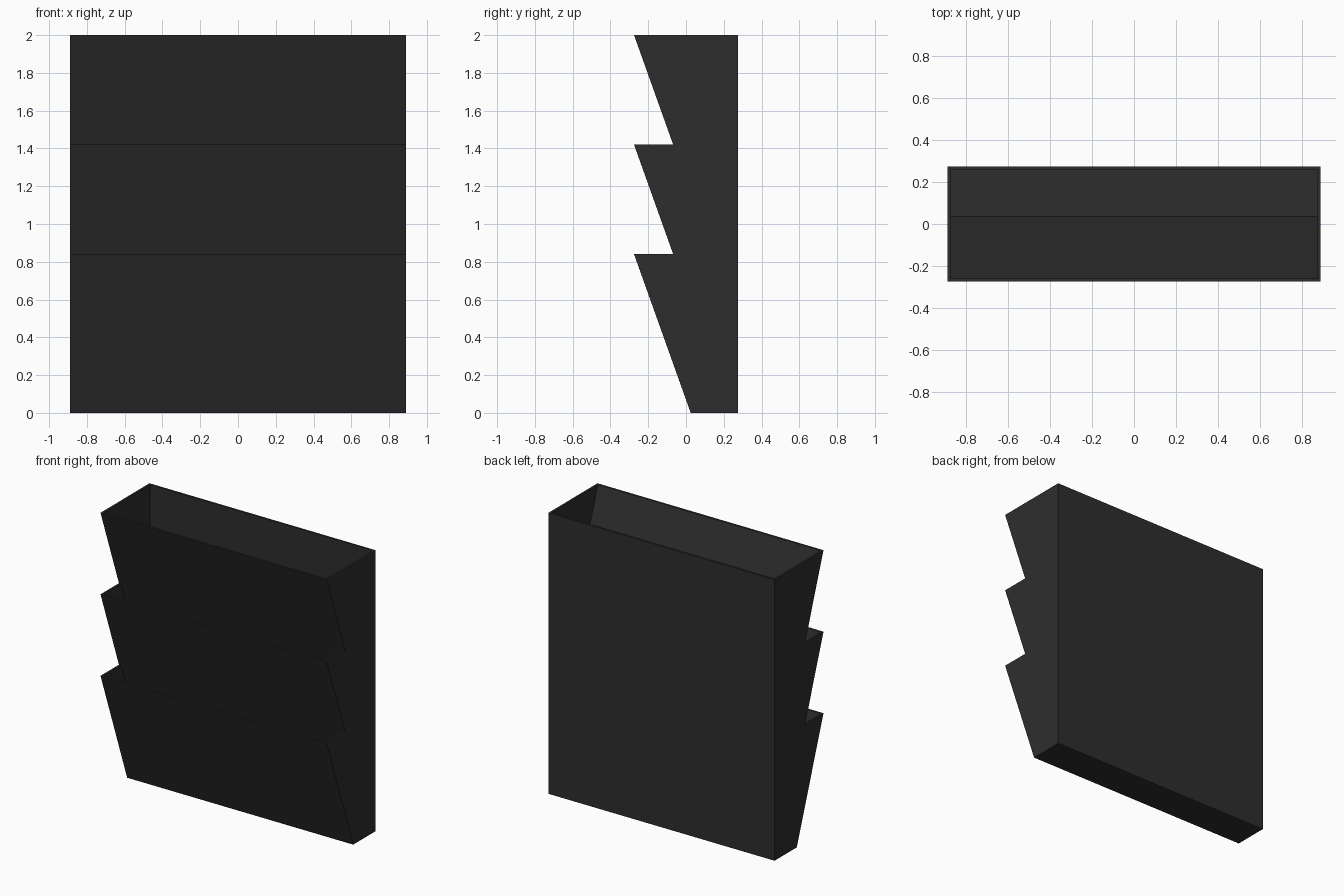
import bpy, bmesh

if "Cube" in bpy.data.objects:
    bpy.data.objects.remove(bpy.data.objects["Cube"])

W, D, T = 0.89, 0.275, 0.015      # half width, half depth, board thickness
PITCH, H = 0.58, 0.84             # pocket spacing and pocket height
SLOPE = 0.30 / H                  # lean of the pocket fronts
TOPS = [2.0, 2.0 - PITCH, 2.0 - 2 * PITCH]

black = bpy.data.materials.new("matte black")
black.diffuse_color = (0.027, 0.027, 0.027, 1)
black.use_nodes = True
black.node_tree.nodes["Principled BSDF"].inputs["Base Color"].default_value = black.diffuse_color


def extrude(name, profile, x0, x1):
    """Solid board: a (y, z) profile swept from x0 to x1."""
    bm = bmesh.new()
    face = bm.faces.new([bm.verts.new((x0, y, z)) for y, z in profile])
    res = bmesh.ops.extrude_face_region(bm, geom=[face])
    verts = [v for v in res["geom"] if isinstance(v, bmesh.types.BMVert)]
    bmesh.ops.translate(bm, verts=verts, vec=(x1 - x0, 0, 0))
    bmesh.ops.recalc_face_normals(bm, faces=bm.faces)
    mesh = bpy.data.meshes.new(name)
    bm.to_mesh(mesh)
    bm.free()
    mesh.materials.append(black)
    obj = bpy.data.objects.new(name, mesh)
    bpy.context.collection.objects.link(obj)
    return obj


# Saw-tooth side boards
side = [(D, 0), (D, 2.0)]
for top in TOPS[:2]:
    side += [(-D, top), (-D + SLOPE * PITCH, top - PITCH)]
side += [(-D, TOPS[2]), (-D + SLOPE * H, 0)]
extrude("left_side", side, -W, -W + T)
extrude("right_side", side, W - T, W)

# Back board, standing on the lowest floor
X = W - T
extrude("back_panel", [(D - T, T), (D, T), (D, 2.0), (D - T, 2.0)], -X, X)

# Three open-topped pockets: leaning front plus floor
for i, top in enumerate(TOPS):
    low = top - H
    t = T * 1.06
    foot = -D + SLOPE * H
    extrude(f"pocket_front_{i + 1}",
            [(-D, top), (foot, low), (foot + t, low), (-D + t, top)], -X, X)
    rear = D if i == 2 else D - T
    extrude(f"pocket_floor_{i + 1}",
            [(foot + t, low), (rear, low), (rear, low + T),
             (foot + t - SLOPE * T, low + T)], -X, X)
